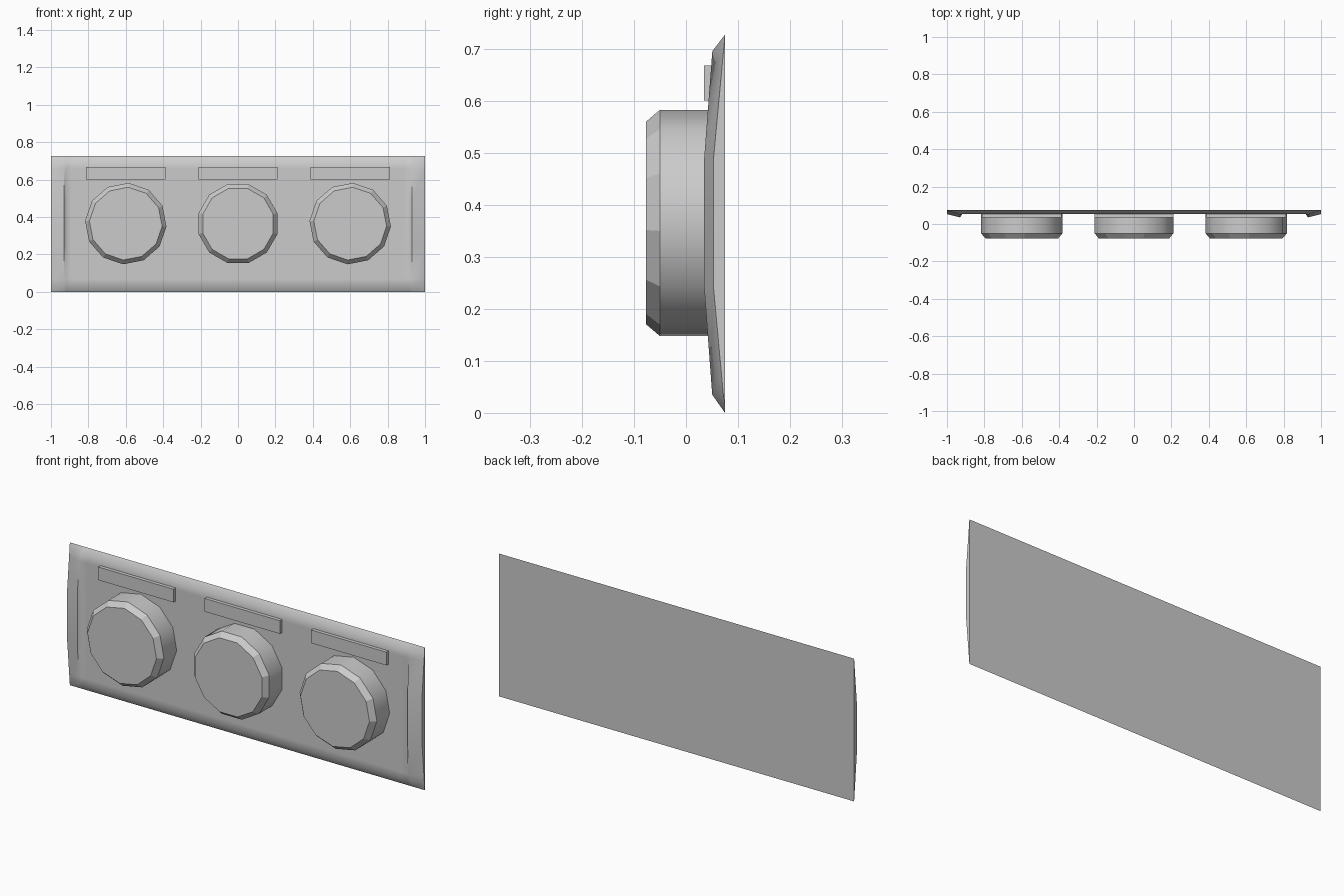
import bpy, bmesh, math
from mathutils import Vector

if "Cube" in bpy.data.objects:
    bpy.data.objects.remove(bpy.data.objects["Cube"], do_unlink=True)

grey = bpy.data.materials.new("light_grey")
grey.use_nodes = True
grey.diffuse_color = (0.6, 0.6, 0.6, 1)
grey.node_tree.nodes["Principled BSDF"].inputs["Base Color"].default_value = (0.6, 0.6, 0.6, 1)

HEIGHT, BACK, FACE, RIDGE = 0.727, 0.075, 0.053, 0.035


def finish(bm, name):
    bmesh.ops.recalc_face_normals(bm, faces=bm.faces[:])
    mesh = bpy.data.meshes.new(name)
    bm.to_mesh(mesh)
    bm.free()
    mesh.materials.append(grey)
    obj = bpy.data.objects.new(name, mesh)
    bpy.context.collection.objects.link(obj)
    return obj


def bulge(z):
    """0 at the top and bottom edges, 1 along the flat middle."""
    return min(1, z / 0.24, (HEIGHT - z) / 0.237)


def panel_depth(x, z):
    if z in (0, HEIGHT):
        return BACK
    if abs(x) == 1:
        return BACK + (FACE - BACK) * bulge(z)
    if abs(x) == 0.93:
        return FACE + (RIDGE - FACE) * bulge(z)
    return FACE


# Panel: bevelled plate with a curved raised lip near each end
half = [0.89, 0.918, 0.93, 1]
xs = [-x for x in reversed(half)] + half
zs = [0, 0.035, 0.07, 0.24, 0.49, 0.66, 0.695, HEIGHT]
bm = bmesh.new()
cols = [[bm.verts.new((x, panel_depth(x, z), z)) for z in zs] for x in xs]
for a, b in zip(cols, cols[1:]):
    for j in range(len(zs) - 1):
        bm.faces.new((a[j], b[j], b[j + 1], a[j + 1]))
bm.faces.new(cols[0])
bm.faces.new(cols[-1])
bm.faces.new([c[0] for c in cols] + [c[-1] for c in reversed(cols)])
panel = finish(bm, "panel")
bpy.ops.object.select_all(action='DESELECT')
panel.select_set(True)
bpy.context.view_layer.objects.active = panel
bpy.ops.object.shade_smooth_by_angle(angle=math.radians(45))


# Knob: twelve-sided, smooth wall, faceted chamfer and flat cap
def knob(name, cx, turn):
    sides, cz = 12, 0.365
    bm = bmesh.new()
    rings = []
    for r, y in ((0.218, FACE + 0.005), (0.218, -0.05), (0.195, -0.077)):
        angles = [math.radians(turn) + math.tau * i / sides for i in range(sides)]
        rings.append([bm.verts.new((cx + r * math.cos(a), y, cz + r * math.sin(a)))
                      for a in angles])
    for k, (a, b) in enumerate(zip(rings, rings[1:])):
        for i in range(sides):
            j = (i + 1) % sides
            bm.faces.new((a[i], a[j], b[j], b[i])).smooth = (k == 0)
    bm.faces.new(rings[-1])
    bm.faces.new(rings[0])
    for e in bm.edges:
        e.smooth = all(f.smooth for f in e.link_faces)
    finish(bm, name)


# Label plate: thin bar above each knob
def label_plate(name, cx):
    bm = bmesh.new()
    bmesh.ops.create_cube(bm, size=1)
    bmesh.ops.scale(bm, vec=(0.424, 0.025, 0.067), verts=bm.verts)
    bmesh.ops.translate(bm, vec=Vector((cx, 0.0475, 0.634)), verts=bm.verts)
    finish(bm, name)


for side, cx, turn in (("right", -0.6, -4), ("middle", 0, 15), ("left", 0.6, -4)):
    knob(side + "_knob", cx, turn)
    label_plate(side + "_label_plate", cx)
